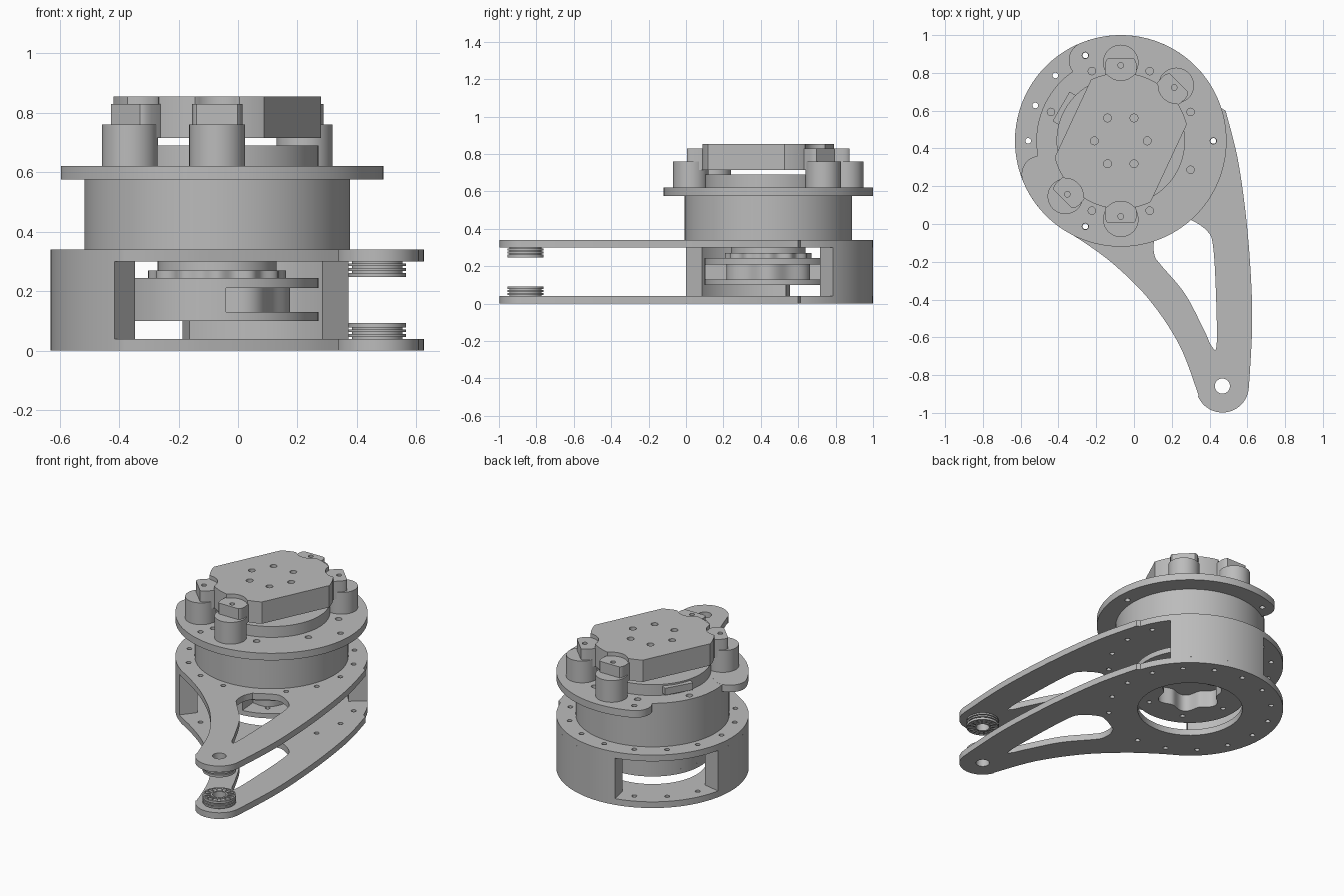
import bpy, bmesh
from math import sin, cos, radians, sqrt, pi
from mathutils import Vector

if "Cube" in bpy.data.objects:
    bpy.data.objects.remove(bpy.data.objects["Cube"])

grey = bpy.data.materials.new("machined grey")
grey.use_nodes = True
COLOUR = (0.5, 0.5, 0.5, 1)
grey.diffuse_color = COLOUR
grey.node_tree.nodes["Principled BSDF"].inputs["Base Color"].default_value = COLOUR

AXIS = Vector((-0.07, 0.44))    # motor axis
TIP = Vector((0.468, -0.858))   # arm end axis
STEP = 22.5


def at(r, deg, c=AXIS):
    return Vector((c.x + r * cos(radians(deg)), c.y + r * sin(radians(deg))))


def arc(r, a, b, c=AXIS, n=48):
    return [at(r, a + (b - a) * i / n, c) for i in range(n + 1)]


def circle(r, c=AXIS, n=96):
    return arc(r, 0, 360, c, n)[:-1]


def bolt_holes(r, angles, size=0.015):
    return [circle(size, at(r, a), 16) for a in angles]


def smooth(pts, n=8):
    """Smooth open path through the points."""
    p = [Vector(q) for q in pts]
    p = [p[0]] + p + [p[-1]]
    out = []
    for a, b, c, d in zip(p, p[1:], p[2:], p[3:]):
        for i in range(n):
            t = i / n
            out.append(b + (c - a) * (t / 2) + (2 * a - 5 * b + 4 * c - d) * (t * t / 2)
                       + (3 * b - a - 3 * c + d) * (t ** 3 / 2))
    return out + [p[-1]]


def slab(name, z0, z1, *loops):
    """Flat part: first loop is the outline, further loops are holes."""
    cu = bpy.data.curves.new(name, 'CURVE')
    cu.dimensions = '2D'
    cu.fill_mode = 'BOTH'
    cu.extrude = (z1 - z0) / 2
    for loop in loops:
        s = cu.splines.new('POLY')
        s.points.add(len(loop) - 1)
        for pt, q in zip(s.points, loop):
            pt.co = (q[0], q[1], 0, 1)
        s.use_cyclic_u = True
    tmp = bpy.data.objects.new("tmp", cu)
    bpy.context.collection.objects.link(tmp)
    bpy.context.view_layer.update()
    me = bpy.data.meshes.new_from_object(tmp)
    bpy.data.objects.remove(tmp)
    bm = bmesh.new()
    bm.from_mesh(me)
    bmesh.ops.remove_doubles(bm, verts=bm.verts, dist=1e-5)
    bmesh.ops.translate(bm, verts=bm.verts, vec=(0, 0, (z0 + z1) / 2))
    bmesh.ops.recalc_face_normals(bm, faces=bm.faces)
    bm.to_mesh(me)
    bm.free()
    me.name = name
    me.materials.clear()
    me.materials.append(grey)
    ob = bpy.data.objects.new(name, me)
    bpy.context.collection.objects.link(ob)
    bpy.ops.object.select_all(action='DESELECT')
    ob.select_set(True)
    bpy.context.view_layer.objects.active = ob
    bpy.ops.object.shade_smooth_by_angle(angle=radians(30))
    return ob


def ring_sector(r0, r1, a, b):
    return arc(r1, a, b) + arc(r0, b, a)


# Teardrop arm plates with a window, bolt circle and pivot hole
left_edge = smooth([(-0.39, -0.02), (-0.26, -0.10), (-0.10, -0.22), (0.08, -0.40),
                    (0.24, -0.64), (0.343, -0.91)])
right_edge = smooth([(0.608, -0.87), (0.625, -0.56), (0.62, -0.30), (0.595, 0.02),
                     (0.55, 0.34), (0.485, 0.6)])
outline = (arc(0.56, 18, 234, n=96) + left_edge
           + arc(0.14, 202, 356, TIP) + right_edge)
window = smooth([(0.13, -0.04), (0.105, -0.10), (0.11, -0.17), (0.145, -0.22), (0.27, -0.37),
                 (0.37, -0.56), (0.41, -0.645), (0.437, -0.645), (0.435, -0.40),
                 (0.42, -0.13), (0.39, -0.04), (0.29, 0.025), (0.22, 0.01)])
rim_holes = bolt_holes(0.49, [STEP * i for i in range(16) if i != 13])
pivot = circle(0.04, TIP, 32)
slab("lower_arm_plate", 0, 0.04, outline, window, pivot, circle(0.315), *rim_holes)
slab("upper_arm_plate", 0.30, 0.34, outline, window, pivot, *rim_holes)

# Curved spacer walls between the plates
for name, a, holes in (("rear_spacer", 38, (45, 67.5, 90)),
                       ("side_spacer", 168, (180, 202.5, 225))):
    slab(name, 0.04, 0.30, ring_sector(0.45, 0.56, a, a + 64), *bolt_holes(0.49, holes))

# Rotor: two flanges, a partly open middle, a lobed bore below
def lobed(r, depth, count):
    return [at(r + depth * cos(count * 2 * pi * i / 144), i * 2.5) for i in range(144)]


bore = lobed(0.18, 0.02, 6)
slab("rotor_lower_flange", 0.10, 0.13, circle(0.34), bore, *bolt_holes(0.26, range(0, 360, 60)))
slab("rotor_upper_flange", 0.21, 0.245, circle(0.34))
slab("rotor_middle", 0.13, 0.21, arc(0.34, 85, 275) + lobed(0.23, 0.015, 6)[110:]
     + lobed(0.23, 0.015, 6)[:34], bore)
slab("output_gear", 0.245, 0.27, lobed(0.222, 0.01, 12))
slab("output_hub", 0.27, 0.30, circle(0.2))

# Motor drum and its open mounting flange with rounded ends
slab("motor_drum", 0.34, 0.60, circle(0.447))
slab("motor_top", 0.60, 0.62, circle(0.447),
     *bolt_holes(0.4, [STEP + 45 * i for i in range(8)], 0.02))
A, B, MID, HALF = 202.5, 472.5, 0.462, 0.098
flange = (arc(MID + HALF, A, B, n=96) + arc(HALF, B, B + 180, at(MID, B), 24)[1:]
          + arc(MID - HALF, B, A, n=96)[1:] + arc(HALF, A + 180, A + 360, at(MID, A), 24)[1:-1])
slab("mounting_flange", 0.575, 0.6205, flange,
     *bolt_holes(0.49, (0, 112.5, 247.5), 0.017),
     *bolt_holes(0.4, [STEP + 45 * i for i in range(9) if i not in (3, 4)][:-1], 0.02))

# Encoder disc with a connector
slab("encoder_disc", 0.62, 0.69, circle(0.34))
c, along = at(0.335, 150), Vector((cos(radians(60)), sin(radians(60))))
out = Vector((-along.y, along.x))
slab("connector", 0.635, 0.68, [c + along * s * 0.09 + out * t * 0.03
                                for s, t in ((-1, -1), (1, -1), (1, 1), (-1, 1))])

# Standoffs and the top bracket
POSTS = (45, 90, 225, 270)
for a in POSTS:
    slab("standoff", 0.62, 0.76, circle(0.094, at(0.415, a), 48))


def bracket(lobes):
    pts = []
    for i in range(360):
        t = radians(i)
        r = min(0.36, 0.28 / max(abs(cos(t + radians(25))), 1e-4))
        for a in POSTS:
            d, size = (0.39, 0.085) if lobes else (0.415, 0.095)
            k = t - radians(a)
            disc = size ** 2 - (d * sin(k)) ** 2
            if cos(k) > 0 and disc > 0:
                if lobes:
                    r = max(r, min(d * cos(k) + sqrt(disc), 0.435 / cos(k)))
                else:
                    r = min(r, d * cos(k) - sqrt(disc))
        pts.append(at(r, i))
    return pts


slab("bracket_base", 0.715, 0.83, bracket(True), *bolt_holes(0.4, POSTS))
slab("bracket_top", 0.83, 0.855, bracket(False),
     *bolt_holes(0.14, range(0, 360, 60), 0.021))

# Grooved idler pulleys with radial ribs, one inside each plate
for name, base, way in (("lower_pulley", 0.04, 1), ("upper_pulley", 0.30, -1)):
    def layer(part, a, b, *loops):
        z = sorted((base + way * a, base + way * b))
        slab(name + part, z[0], z[1], *loops)
    for i in range(3):
        layer("_groove", i * 0.016, i * 0.016 + 0.006, circle(0.085, TIP), pivot)
        layer("_rim", i * 0.016 + 0.006, i * 0.016 + 0.016, circle(0.097, TIP), pivot)
    layer("_collar", 0.048, 0.053, circle(0.05, TIP), pivot)
    layer("_edge", 0.048, 0.053, circle(0.097, TIP), circle(0.09, TIP))
    for i in range(16):
        a = i * STEP
        layer("_rib", 0.048, 0.053, [at(0.048, a - 4, TIP), at(0.092, a - 3, TIP),
                                     at(0.092, a + 3, TIP), at(0.048, a + 4, TIP)])
